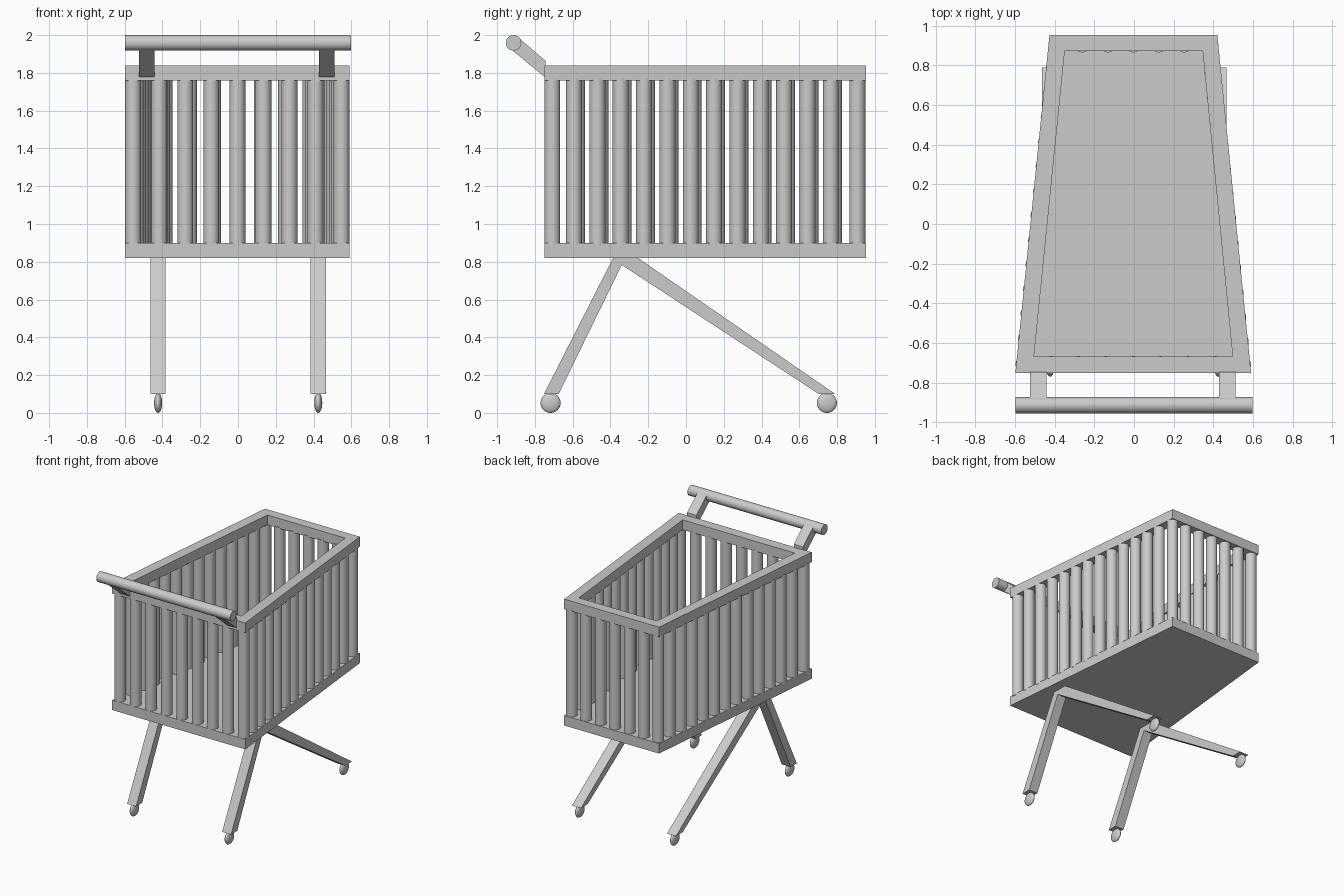
import bpy, bmesh, math
from mathutils import Vector

if "Cube" in bpy.data.objects:
    bpy.data.objects.remove(bpy.data.objects["Cube"])


def make_object(name, bm, smooth=False):
    bmesh.ops.recalc_face_normals(bm, faces=bm.faces)
    mesh = bpy.data.meshes.new(name)
    bm.to_mesh(mesh)
    bm.free()
    obj = bpy.data.objects.new(name, mesh)
    bpy.context.collection.objects.link(obj)
    if smooth:
        bpy.ops.object.select_all(action='DESELECT')
        obj.select_set(True)
        bpy.context.view_layer.objects.active = obj
        bpy.ops.object.shade_smooth_by_angle(angle=math.radians(40))
    return obj


def prism(name, points, offset):
    """Extrude a flat outline along offset."""
    bm = bmesh.new()
    face = bm.faces.new([bm.verts.new(p) for p in points])
    new = bmesh.ops.extrude_face_region(bm, geom=[face])['geom']
    verts = [v for v in new if isinstance(v, bmesh.types.BMVert)]
    bmesh.ops.translate(bm, verts=verts, vec=offset)
    # the starting face stays as the other cap
    return make_object(name, bm)


def rod(name, start, end, radius):
    start, end = Vector(start), Vector(end)
    bm = bmesh.new()
    bmesh.ops.create_cone(bm, cap_ends=True, segments=32, radius1=radius,
                          radius2=radius, depth=(end - start).length)
    turn = (end - start).to_track_quat('Z', 'Y').to_matrix().to_4x4()
    bm.transform(turn)
    bmesh.ops.translate(bm, verts=bm.verts, vec=(start + end) / 2)
    return make_object(name, bm, True)


OUTER = [(-0.598, -0.75), (0.59, -0.75), (0.42, 0.953), (-0.426, 0.953)]
INNER = [(-0.504, -0.667), (0.497, -0.667), (0.346, 0.873), (-0.349, 0.873)]

# Basket floor slab
prism("basket_floor", [(x, y, 0.82) for x, y in OUTER], (0, 0, 0.08))

# Open top rim, tapered toward the back
bm = bmesh.new()
rings = [[bm.verts.new((x, y, z)) for x, y in ring]
         for ring, z in ((OUTER, 1.76), (OUTER, 1.84), (INNER, 1.84), (INNER, 1.76))]
for i in range(4):
    a, b = rings[i], rings[(i + 1) % 4]
    for j in range(4):
        k = (j + 1) % 4
        bm.faces.new((a[j], a[k], b[k], b[j]))
make_object("basket_rim", bm)


# Basket bars: 9 in front, 7 at the back, 12 between along each side
def bar(name, x, y):
    rod(name, (x, y, 0.89), (x, y, 1.77), 0.042)


for i in range(9):
    bar("front_bar", -0.555 + 1.103 * i / 8, -0.708)
for i in range(7):
    bar("back_bar", -0.389 + 0.772 * i / 6, 0.907)
for i in range(12):
    for side, first in ((-1, -0.577), (1, -0.593)):
        y = first + 0.1236 * i
        bar("side_bar", side * (0.552 - 0.166 * (y + 0.708) / 1.615) - 0.004, y)

# V-shaped legs and flattened wheels
LEG = [(-0.752, 0.10), (-0.674, 0.10), (-0.34, 0.783), (0.703, 0.10),
       (0.79, 0.10), (-0.254, 0.82), (-0.386, 0.82)]
for x in (-0.423, 0.425):
    prism("leg_frame", [(x - 0.04, y, z) for y, z in LEG], (0.08, 0, 0))
    for y in (-0.717, 0.746):
        bm = bmesh.new()
        bmesh.ops.create_uvsphere(bm, u_segments=32, v_segments=16, radius=0.053)
        bmesh.ops.scale(bm, vec=(0.4, 1, 1), verts=bm.verts)
        bmesh.ops.translate(bm, vec=(x, y, 0.053), verts=bm.verts)
        make_object("wheel", bm, True)

# Handle and its two supports
rod("handle", (-0.597, -0.913, 1.959), (0.597, -0.913, 1.959), 0.041)
ARM = [(-0.745, 1.775), (-0.745, 1.865), (-0.885, 1.985), (-0.938, 1.935)]
for x in (-0.482, 0.47):
    prism("handle_support", [(x - 0.041, y, z) for y, z in ARM], (0.082, 0, 0))
